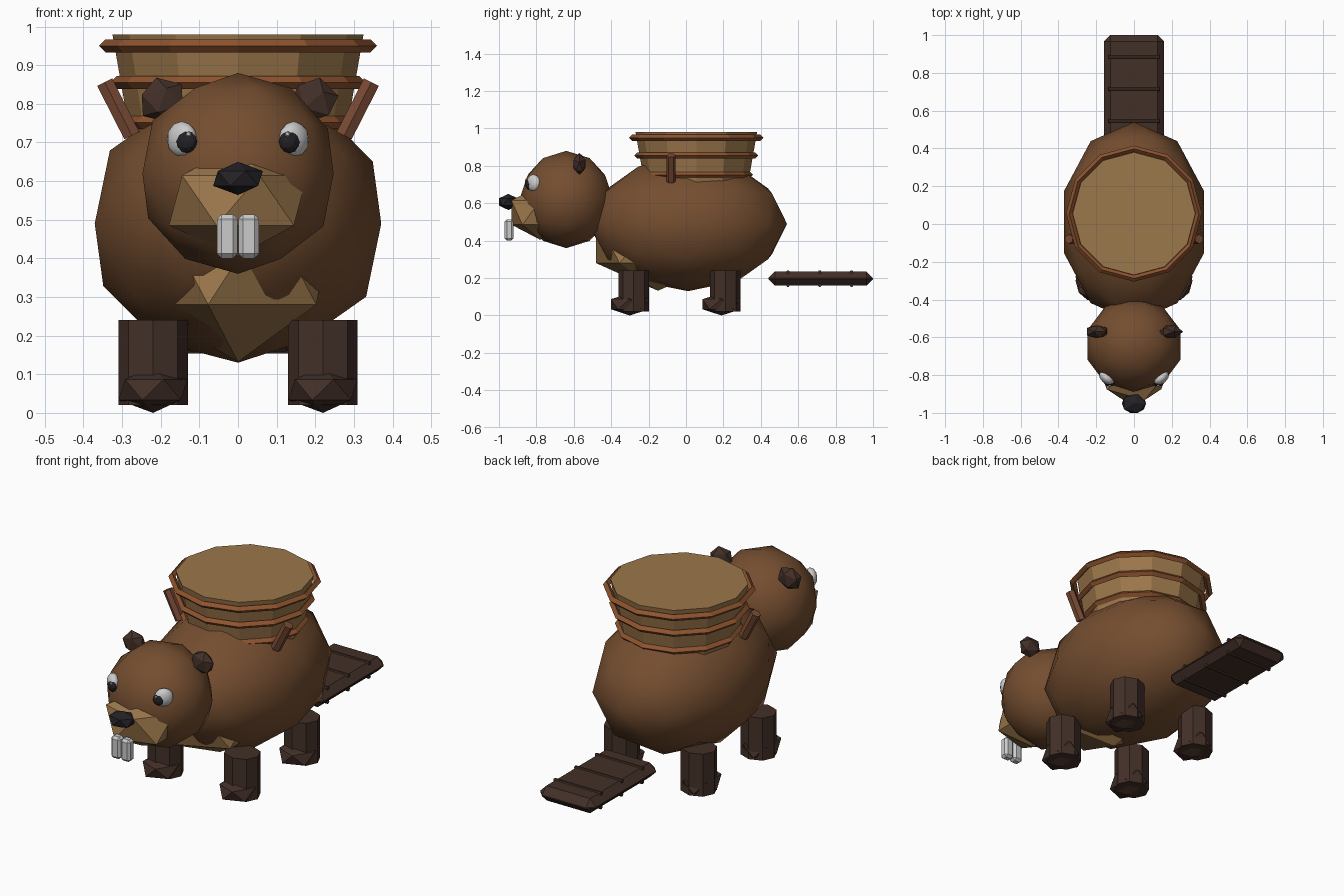
import bpy
from math import radians, sin, cos
from mathutils import Vector

if "Cube" in bpy.data.objects:
    bpy.data.objects.remove(bpy.data.objects["Cube"])

# Colours
def mat(name, r, g, b):
    m = bpy.data.materials.new(name)
    m.diffuse_color = (r, g, b, 1)
    m.use_nodes = True
    m.node_tree.nodes["Principled BSDF"].inputs["Base Color"].default_value = m.diffuse_color
    return m

FUR = mat("fur", .175, .075, .029)
TAN = mat("tan", .33, .185, .07)
DARK = mat("dark_fur", .055, .029, .021)
BLACK = mat("black", .017, .015, .018)
WHITE = mat("white", .75, .75, .75)
BAND = mat("band", .27, .088, .028)
STRAP = mat("strap", .19, .068, .034)


def finish(name, material, scale=(1, 1, 1), rot=(0, 0, 0), smooth=False):
    o = bpy.context.object
    o.name = name
    o.scale = scale
    o.rotation_euler = [radians(a) for a in rot]
    o.data.materials.append(material)
    if smooth:
        bpy.ops.object.shade_smooth()
    return o


def ball(name, loc, scale, material, sub=1, rot=(0, 0, 0), smooth=False):
    bpy.ops.mesh.primitive_ico_sphere_add(subdivisions=sub, radius=1, location=loc)
    return finish(name, material, scale, rot, smooth)


def block(name, loc, size, material, bevel):
    bpy.ops.mesh.primitive_cube_add(size=1, location=loc)
    o = finish(name, material, size)
    bpy.ops.object.transform_apply(location=False, rotation=False, scale=True)
    m = o.modifiers.new("bevel", 'BEVEL')
    m.width, m.segments = bevel, 1
    return o


def rod(name, loc, r, length, sides, material, rot=(0, 0, 0), scale=(1, 1, 1)):
    bpy.ops.mesh.primitive_cylinder_add(vertices=sides, radius=r, depth=length, location=loc)
    return finish(name, material, scale, rot)


# Body, belly patch and head
ball("body", (0, .01, .49), (.39, .53, .36), FUR, 2, smooth=True)
ball("belly", (0, -.15, .40), (.28, .39, .268), TAN)
ball("head", (0, -.64, .62), (.26, .25, .26), FUR, 2, smooth=True)

# Face
ball("muzzle", (0, -.78, .55), (.2, .18, .145), TAN)
ball("nose", (0, -.95, .607), (.072, .059, .043), BLACK)

for side, s in (("left", -1), ("right", 1)):
    block(side + "_tooth", (s * .028, -.946, .457), (.054, .048, .114), WHITE, .012)
    ball(side + "_eye", (s * .145, -.815, .708), (.046, .03, .047), WHITE, 2, (0, 0, s * 42), True)
    ball(side + "_pupil", (s * .134, -.837, .702), (.03, .022, .03), BLACK, 2, (0, 0, s * 30))
    ball(side + "_eye_glint", (s * .128, -.857, .722), (.008, .006, .008), WHITE)
    ball(side + "_ear", (s * .196, -.57, .81), (.066, .038, .06), DARK, 1, (0, s * 15, 0))

    # Legs with paws
    for part, y in (("front", -.28), ("back", .21)):
        rod(f"{part}_{side}_leg", (s * .22, y, .13), .09, .22, 8, DARK, scale=(1, .9, 1))
        ball(f"{part}_{side}_paw", (s * .22, y - .02, .06), (.1, .12, .06), DARK)

    # Basket strap
    rod(side + "_strap", (s * .31, -.08, .787), .025, .155, 6, STRAP, (0, s * 27, 0))

# Flat tail with cross ridges on both faces
block("tail", (0, .72, .197), (.32, .56, .076), DARK, .035)
for i, y in enumerate((.545, .715, .885)):
    for z in (.232, .162):
        rod(f"tail_ridge_{i}", (0, y, z), .01, .27, 6, DARK, (0, 90, 0))

# Basket with diamond-section bands
bpy.ops.mesh.primitive_cone_add(vertices=12, radius1=.262, radius2=.325, depth=.36,
                                location=(0, .055, .80))
finish("basket", TAN)
for i, (z, r) in enumerate(((.95, .343), (.855, .314), (.752, .287))):
    bpy.ops.mesh.primitive_torus_add(major_segments=12, minor_segments=4, major_radius=r,
                                     minor_radius=.017, location=(0, .055, z))
    finish(f"basket_band_{i}", BAND)
